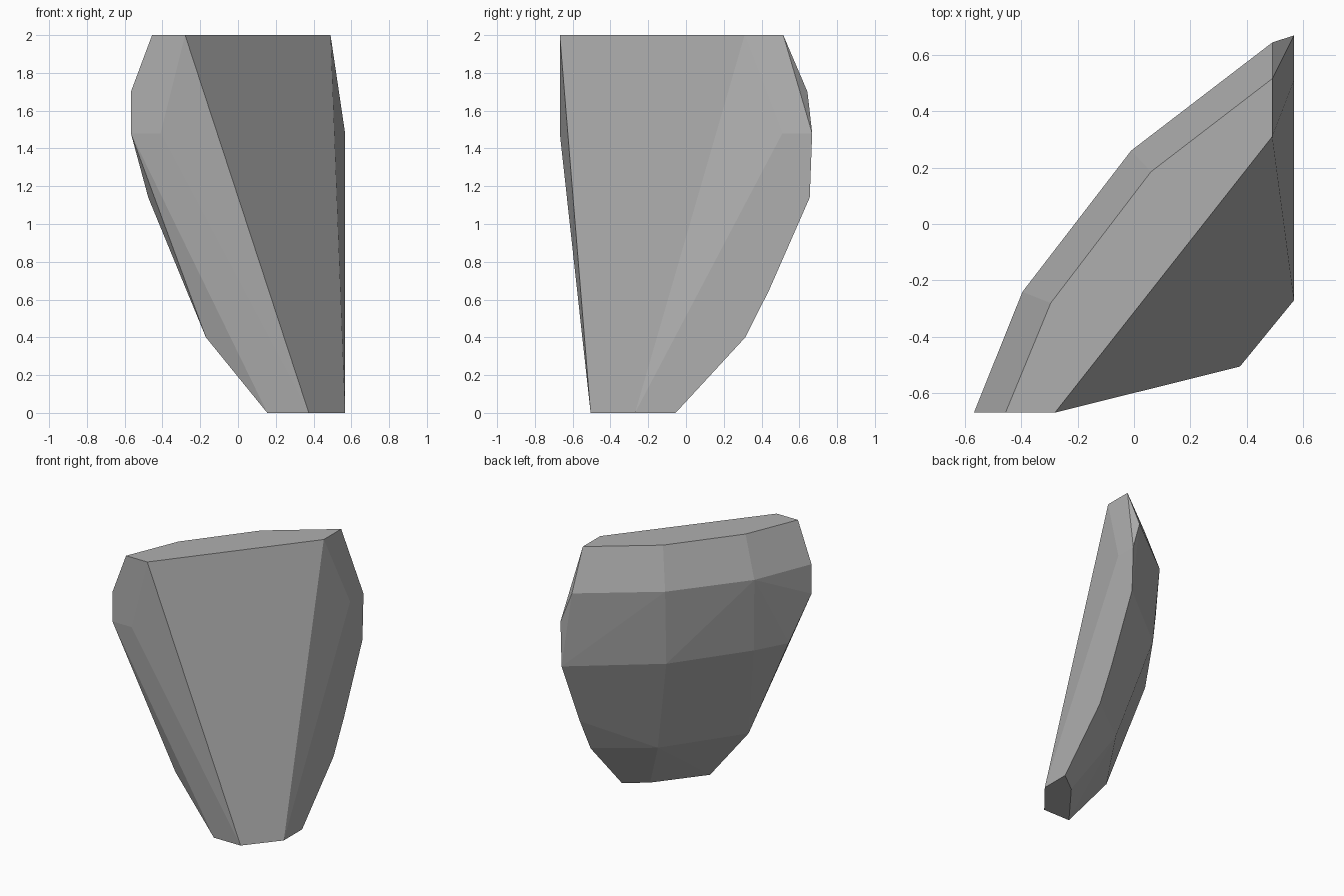
import bpy, bmesh, math

if "Cube" in bpy.data.objects:
    bpy.data.objects.remove(bpy.data.objects["Cube"])

X, Y = 0.567, 0.668   # outer flat cut planes: x = X and y = -Y

# Horizontal rings of corner points of the broken shell fragment: height -> (x, y)
rings = {
    0.00: [(X, -0.27), (0.375, -0.505), (0.155, -0.505), (0.415, -0.17), (X, -0.055)],
    0.40: [(-0.17, -0.495), (0.20, 0.046), (X, 0.314)],
    0.65: [(X, 0.44)],
    1.14: [(-0.475, -0.53), (-0.351, -0.30), (0.012, 0.215), (0.48, 0.585), (X, 0.655)],
    1.48: [(-X, -Y), (-0.41, -Y), (X, 0.51), (X, Y)],
    1.70: [(-X, -Y), (-0.395, -0.24), (-0.01, 0.26), (0.49, 0.643)],
    2.00: [(-0.28, -Y), (0.49, 0.31), (0.49, 0.515), (0.06, 0.185),
           (-0.295, -0.28), (-0.455, -Y)],
}

# Wrap the rings in a faceted convex skin
bm = bmesh.new()
for z, pts in rings.items():
    for x, y in pts:
        bm.verts.new((x, y, z))
res = bmesh.ops.convex_hull(bm, input=bm.verts[:])
loose = [v for v in bm.verts if not v.link_faces]
bmesh.ops.delete(bm, geom=loose, context='VERTS')
bmesh.ops.dissolve_limit(bm, angle_limit=math.radians(1.5),
                         verts=bm.verts[:], edges=bm.edges[:])
bmesh.ops.recalc_face_normals(bm, faces=bm.faces[:])

mesh = bpy.data.meshes.new("rock_fragment")
bm.to_mesh(mesh)
bm.free()

# One plain stone grey
stone = bpy.data.materials.new("stone_grey")
stone.diffuse_color = (0.43, 0.43, 0.43, 1)
stone.use_nodes = True
stone.node_tree.nodes["Principled BSDF"].inputs["Base Color"].default_value = stone.diffuse_color
mesh.materials.append(stone)

rock = bpy.data.objects.new("rock_fragment", mesh)
bpy.context.collection.objects.link(rock)
